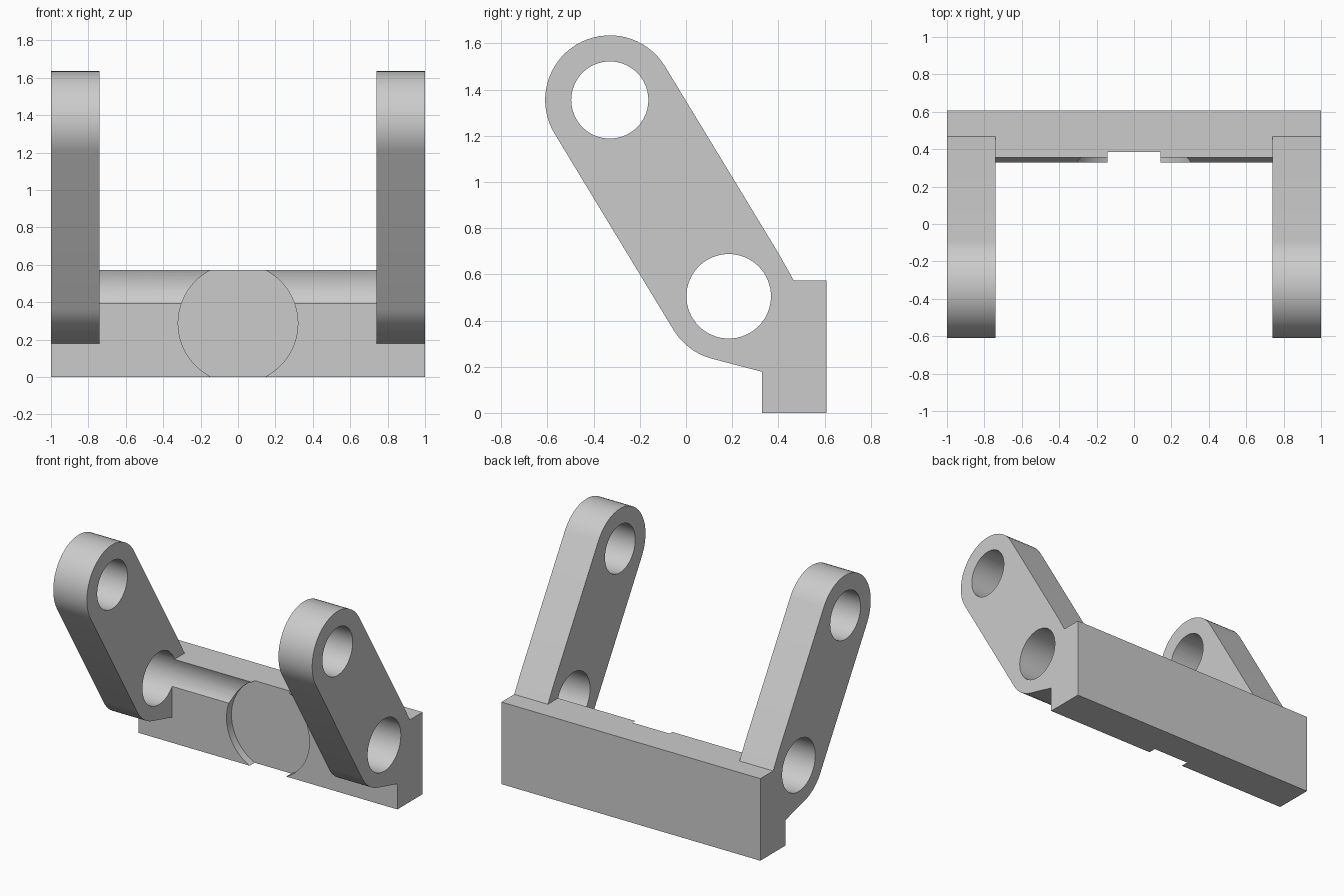
import bpy, bmesh
from math import atan2, cos, sin, radians, pi
from mathutils import Matrix, Vector

cube = bpy.data.objects.get("Cube")
if cube:
    bpy.data.objects.remove(cube)

grey = bpy.data.materials.new("plain_grey")
grey.use_nodes = True
grey.diffuse_color = (0.6, 0.6, 0.6, 1)
grey.node_tree.nodes["Principled BSDF"].inputs["Base Color"].default_value = (0.6, 0.6, 0.6, 1)


def add_object(name, bm):
    bmesh.ops.recalc_face_normals(bm, faces=bm.faces)
    mesh = bpy.data.meshes.new(name)
    bm.to_mesh(mesh)
    bm.free()
    mesh.materials.append(grey)
    obj = bpy.data.objects.new(name, mesh)
    bpy.context.collection.objects.link(obj)
    return obj


def extrude_x(name, profile, x0, x1):
    """Solid from a (y, z) outline, drawn out along x."""
    bm = bmesh.new()
    face = bm.faces.new([bm.verts.new((x0, y, z)) for y, z in profile])
    new = bmesh.ops.extrude_face_region(bm, geom=[face])["geom"]
    bmesh.ops.translate(bm, vec=(x1 - x0, 0, 0),
                        verts=[v for v in new if isinstance(v, bmesh.types.BMVert)])
    return add_object(name, bm)


def cylinder(name, centre, radius, length, axis):
    bm = bmesh.new()
    turn = Vector(axis).to_track_quat('Z', 'Y').to_matrix().to_4x4()
    bmesh.ops.create_cone(bm, cap_ends=True, segments=64, radius1=radius, radius2=radius,
                          depth=length, matrix=Matrix.Translation(centre) @ turn)
    return add_object(name, bm)


def arc(centre, radius, start, end, steps):
    angles = [start + (end - start) * i / steps for i in range(steps + 1)]
    return [(centre[0] + radius * cos(a), centre[1] + radius * sin(a)) for a in angles]


def combine(target, tool, operation):
    mod = target.modifiers.new(tool.name, 'BOOLEAN')
    mod.object, mod.operation, mod.solver = tool, operation, 'EXACT'
    bpy.context.view_layer.objects.active = target
    bpy.ops.object.modifier_apply(modifier=mod.name)
    bpy.data.objects.remove(tool)


# Pivot centres in (y, z)
low, high = (0.185, 0.505), (-0.33, 1.355)
radius = 0.28
lean = atan2(high[1] - low[1], high[0] - low[0])

# Base bar
bracket = extrude_x("bracket", [(0.33, 0), (0.608, 0), (0.608, 0.573), (0.33, 0.573)], -1, 1)

# Two leaning arms, rooted inside the bar
arm = arc(high, radius, lean - pi / 2, lean + pi / 2, 32)
arm += arc(low, radius, lean + pi / 2, radians(256), 10)
arm += [(0.33, 0.178), (0.5, 0.178), (0.5, 0.52), (0.467, 0.573), (0.4, 0.692)]
for side, x0, x1 in (("right", -1, -0.74), ("left", 0.74, 1)):
    combine(bracket, extrude_x(side + "_arm", arm, x0, x1), 'UNION')

# Pivot holes; the lower one also grooves the bar
for name, (y, z), r in (("low_hole", low, 0.183), ("high_hole", high, 0.167)):
    combine(bracket, cylinder(name, (0, y, z), r, 2.4, (1, 0, 0)), 'DIFFERENCE')

# Round recess in the front of the bar
combine(bracket, cylinder("recess", (0, 0.185, 0.287), 0.32, 0.4, (0, 1, 0)), 'DIFFERENCE')

# Tidy coplanar faces, then smooth the curved walls
bm = bmesh.new()
bm.from_mesh(bracket.data)
bmesh.ops.remove_doubles(bm, verts=bm.verts, dist=0.0002)
bmesh.ops.dissolve_limit(bm, angle_limit=radians(0.5), verts=bm.verts, edges=bm.edges)
bm.to_mesh(bracket.data)
bm.free()
bpy.ops.object.select_all(action='DESELECT')
bracket.select_set(True)
bpy.context.view_layer.objects.active = bracket
bpy.ops.object.shade_smooth_by_angle(angle=radians(20))
